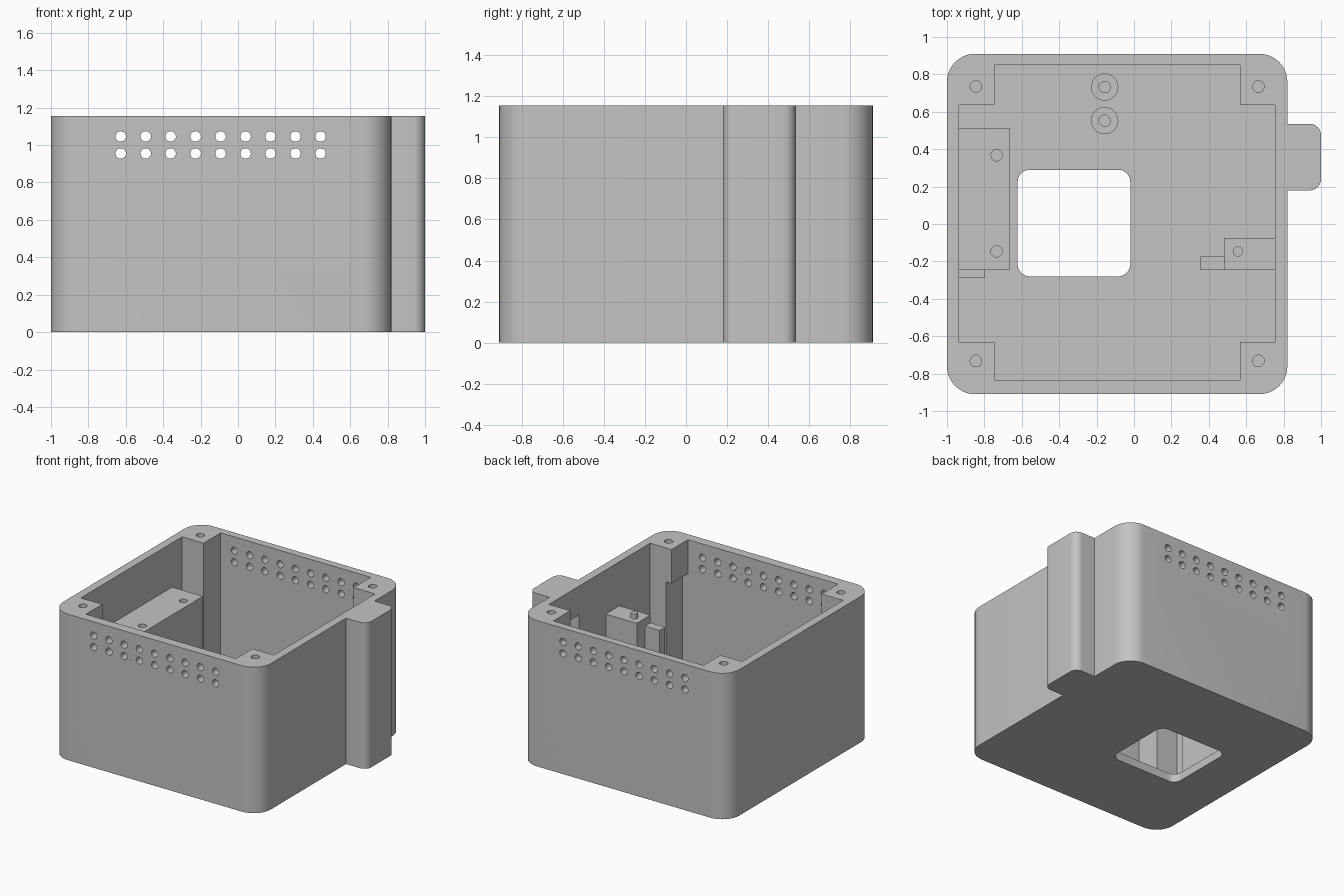
import bpy, bmesh, math
from mathutils import Vector, Matrix

cube = bpy.data.objects.get("Cube")
if cube:
    bpy.data.objects.remove(cube, do_unlink=True)

grey = bpy.data.materials.new("plain grey")
grey.use_nodes = True
COLOUR = (0.55, 0.55, 0.55, 1)
grey.diffuse_color = COLOUR
grey.node_tree.nodes["Principled BSDF"].inputs["Base Color"].default_value = COLOUR

TOP, FLOOR = 1.155, 0.065


def rounded(corners, steps=10):
    """Outline from (x, y, radius) corners at right angles."""
    out = []
    for i, (x, y, r) in enumerate(corners):
        p = Vector((x, y))
        if r == 0:
            out.append(p)
            continue
        a = (Vector(corners[i - 1][:2]) - p).normalized()
        b = (Vector(corners[(i + 1) % len(corners)][:2]) - p).normalized()
        for k in range(steps + 1):
            t = math.pi / 2 * k / steps
            out.append(p + r * (a * (1 - math.sin(t)) + b * (1 - math.cos(t))))
    return out


def rect(x0, x1, y0, y1, r=0):
    return rounded([(x0, y0, r), (x1, y0, r), (x1, y1, r), (x0, y1, r)])


def circle(x, y, r, n=32):
    return [Vector((x + r * math.cos(2 * math.pi * k / n),
                    y + r * math.sin(2 * math.pi * k / n))) for k in range(n)]


def solid(name, prisms, matrix=None):
    """Object made of upright prisms, each (outline, bottom, top)."""
    bm = bmesh.new()
    for outline, z0, z1 in prisms:
        low = [bm.verts.new((p.x, p.y, z0)) for p in outline]
        high = [bm.verts.new((p.x, p.y, z1)) for p in outline]
        bm.faces.new(low[::-1])
        bm.faces.new(high)
        for i in range(len(low)):
            j = (i + 1) % len(low)
            bm.faces.new((low[i], low[j], high[j], high[i]))
    if matrix:
        bm.transform(matrix)
    bmesh.ops.recalc_face_normals(bm, faces=bm.faces)
    mesh = bpy.data.meshes.new(name)
    bm.to_mesh(mesh)
    bm.free()
    mesh.materials.append(grey)
    obj = bpy.data.objects.new(name, mesh)
    bpy.context.collection.objects.link(obj)
    return obj


def select(obj):
    bpy.ops.object.select_all(action='DESELECT')
    obj.select_set(True)
    bpy.context.view_layer.objects.active = obj


def combine(obj, other, operation='DIFFERENCE'):
    select(obj)
    mod = obj.modifiers.new("cut", 'BOOLEAN')
    mod.operation, mod.solver, mod.object = operation, 'EXACT', other
    bpy.ops.object.modifier_apply(modifier=mod.name)
    bpy.data.objects.remove(other, do_unlink=True)


def smooth(obj):
    select(obj)
    bpy.ops.object.shade_smooth_by_angle(angle=math.radians(30))


# Outer shell with the side channel
R, T = 0.15, 0.06
case = solid("case", [(rounded([
    (-1, -0.91, R), (0.82, -0.91, R), (0.82, 0.18, 0), (1, 0.18, T),
    (1, 0.535, T), (0.82, 0.535, 0), (0.82, 0.91, R), (-1, 0.91, R)]), 0, TOP)])

# Cavity that leaves four corner posts
x0, x1, x2, x3 = -0.935, -0.747, 0.567, 0.755
y0, y1, y2, y3 = -0.835, -0.63, 0.637, 0.85
cross = [(x1, y0), (x2, y0), (x2, y1), (x3, y1), (x3, y2), (x2, y2),
         (x2, y3), (x1, y3), (x1, y2), (x0, y2), (x0, y1), (x1, y1)]
combine(case, solid("cavity", [([Vector(p) for p in cross], FLOOR, TOP + 0.1)]))

# Post undercut and hollow of the side channel
combine(case, solid("hollows", [
    (rect(x2 - 0.02, 0.616, y0, y1 + 0.02), FLOOR, 0.886),
    (rect(x3 - 0.02, 0.93, 0.26, 0.46), FLOOR, 0.926)]))

# Floor opening
combine(case, solid("opening", [(rect(-0.622, -0.02, -0.28, 0.29, 0.065), -0.1, 0.2)]))

# Lid screw holes
combine(case, solid("screw_holes", [
    (circle(x, y, 0.031), 0.75, TOP + 0.1)
    for x in (-0.845, 0.665) for y in (-0.732, 0.735)]))

# Two rows of vents through front and back walls
combine(case, solid("vents", [
    (circle(-0.627 + 0.1335 * i, z, 0.028, 24), -1.2, 1.2)
    for i in range(9) for z in (0.955, 1.046)],
    Matrix.Rotation(math.radians(90), 4, 'X')))
smooth(case)

# Mounting block along the right wall
block = solid("mounting_block", [(rect(-0.95, -0.665, -0.245, 0.512), 0.03, 0.804)])
combine(block, solid("block_holes", [
    (circle(-0.735, y, 0.03), 0.5, 1) for y in (-0.147, 0.367)]))
smooth(block)
solid("block_rib", [(rect(-0.95, -0.8, -0.29, -0.24), 0.03, 0.745)])

# Bracket, step and locating pin on the left wall
solid("bracket", [(rect(0.483, 0.77, -0.245, -0.075), 0.03, 0.806)])
solid("bracket_step", [(rect(0.355, 0.49, -0.245, -0.175), 0.03, 0.745)])
smooth(solid("locating_pin", [(circle(0.555, -0.147, 0.027), 0.78, 0.845)]))

# Hollow standoffs on the floor
for label, y in (("back", 0.732), ("front", 0.553)):
    standoff = solid(label + "_standoff", [(circle(-0.157, y, 0.073), 0.03, 0.2)])
    combine(standoff, solid("bore", [(circle(-0.157, y, 0.03), 0.07, 0.3)]))
    smooth(standoff)
